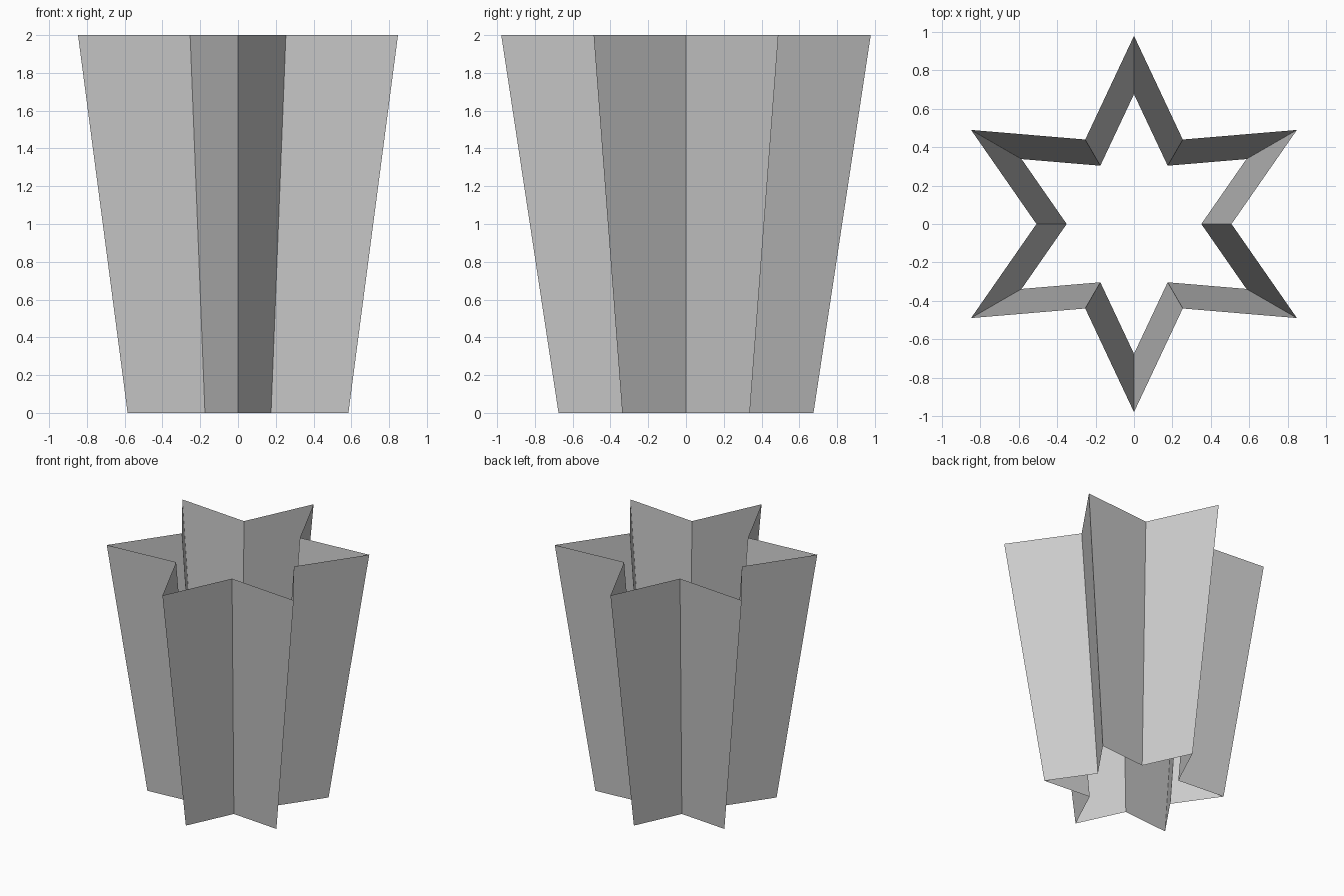
import bpy, bmesh
from math import sin, cos, pi

if "Cube" in bpy.data.objects:
    bpy.data.objects.remove(bpy.data.objects["Cube"])

POINTS = 6


def star_ring(bm, outer, inner, z):
    """Ring of alternating star tips and notches; tips face +y and -y."""
    ring = []
    for i in range(POINTS * 2):
        r = outer if i % 2 == 0 else inner
        a = pi / 2 + i * pi / POINTS
        ring.append(bm.verts.new((r * cos(a), r * sin(a), z)))
    return ring


# Open, tapered star-shaped wall
bm = bmesh.new()
bottom = star_ring(bm, 0.675, 0.35, 0.0)
top = star_ring(bm, 0.978, 0.507, 2.0)
n = len(bottom)
for i in range(n):
    j = (i + 1) % n
    bm.faces.new((bottom[i], bottom[j], top[j], top[i]))

mesh = bpy.data.meshes.new("star_wall")
bm.to_mesh(mesh)
bm.free()
bpy.context.collection.objects.link(bpy.data.objects.new("star_wall", mesh))
